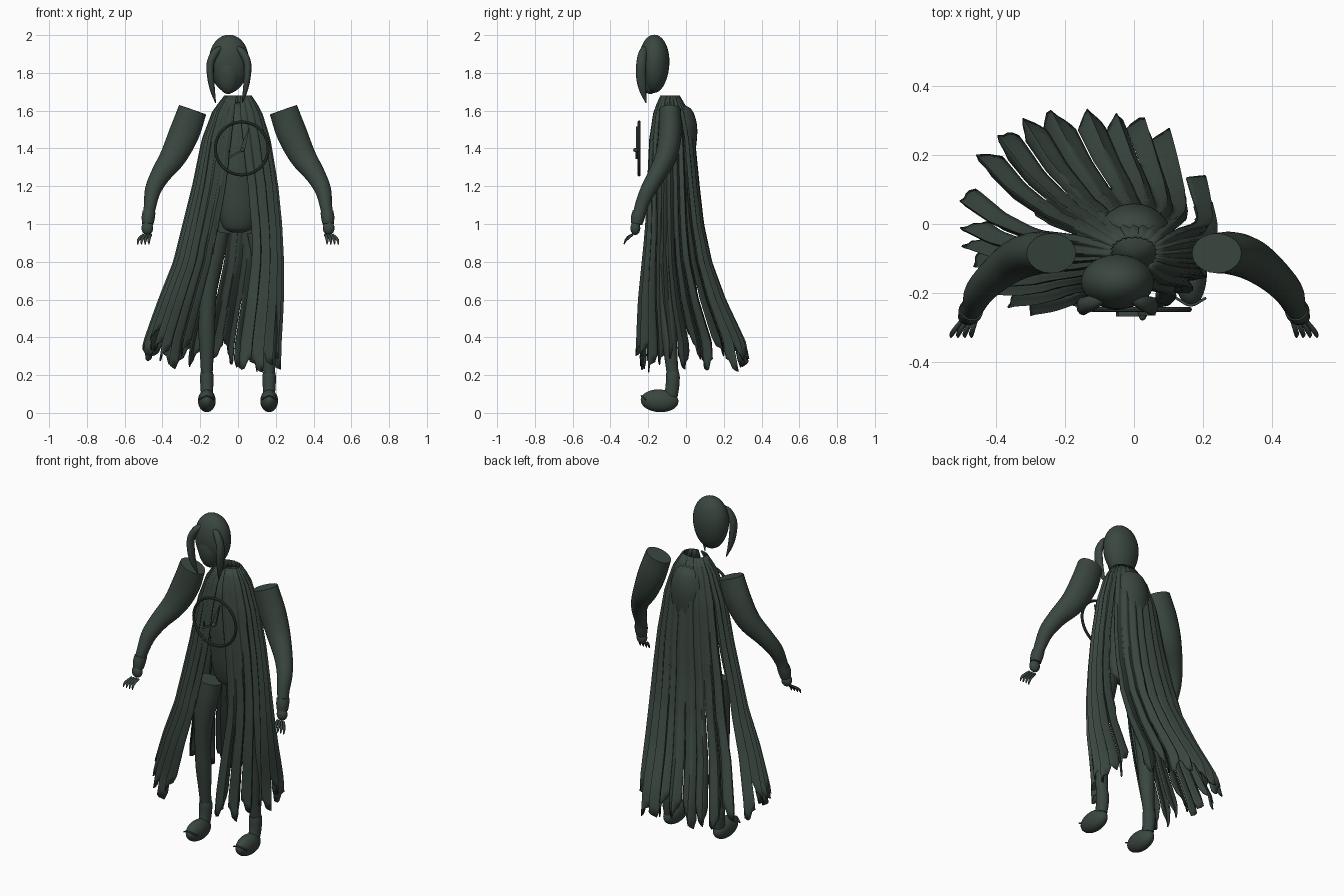
import bpy, bmesh, math, random
from mathutils import Vector, Matrix

random.seed(4)
if "Cube" in bpy.data.objects:
    bpy.data.objects.remove(bpy.data.objects["Cube"], do_unlink=True)

cloth = bpy.data.materials.new("dark_green_grey")
cloth.use_nodes = True
COLOUR = (0.042, 0.062, 0.050, 1)
cloth.diffuse_color = COLOUR
cloth.node_tree.nodes["Principled BSDF"].inputs["Base Color"].default_value = COLOUR


def finish(name, bm, angle=50, closed=True):
    if closed:
        bmesh.ops.recalc_face_normals(bm, faces=bm.faces)
    mesh = bpy.data.meshes.new(name)
    bm.to_mesh(mesh)
    bm.free()
    mesh.materials.append(cloth)
    obj = bpy.data.objects.new(name, mesh)
    bpy.context.collection.objects.link(obj)
    bpy.ops.object.select_all(action='DESELECT')
    obj.select_set(True)
    bpy.context.view_layer.objects.active = obj
    bpy.ops.object.shade_smooth_by_angle(angle=math.radians(angle))
    return obj


def spline(points, steps):
    """Catmull-Rom samples through tuples of any length."""
    pts = [Vector(p) for p in points]
    ext = [pts[0] * 2 - pts[1]] + pts + [pts[-1] * 2 - pts[-2]]
    out = []
    for a, b, c, d in zip(ext, ext[1:], ext[2:], ext[3:]):
        for k in range(steps):
            t = k / steps
            out.append((b * 2 + (c - a) * t + (a * 2 - b * 5 + c * 4 - d) * t * t
                        + (b * 3 - a - c * 3 + d) * t ** 3) / 2)
    return out + [pts[-1]]


def tube(name, points, sides=20, steps=5, mirror=1):
    """Capped limb through (x, y, z, width radius, depth radius)."""
    path = spline(points, steps)
    pos = [Vector((p[0] * mirror, p[1], p[2])) for p in path]
    bm = bmesh.new()
    rings = []
    for i, p in enumerate(path):
        tan = (pos[min(i + 1, len(pos) - 1)] - pos[max(i - 1, 0)]).normalized()
        u = Vector((0, 1, 0)).cross(tan).normalized()
        v = tan.cross(u)
        ring = []
        for k in range(sides):
            a = math.tau * k / sides
            ring.append(bm.verts.new(pos[i] + u * math.cos(a) * max(p[3], .001)
                                     + v * math.sin(a) * max(p[4], .001)))
        rings.append(ring)
    for r, s in zip(rings, rings[1:]):
        for k in range(sides):
            n = (k + 1) % sides
            bm.faces.new((r[k], r[n], s[n], s[k]))
    bm.faces.new(rings[0])
    bm.faces.new(rings[-1])
    return finish(name, bm)


def ellipsoid(name, centre, radii, taper=0.0, tilt=0.0):
    bm = bmesh.new()
    bmesh.ops.create_uvsphere(bm, u_segments=28, v_segments=18, radius=1)
    for v in bm.verts:
        s = 1 + taper * v.co.z
        v.co = Vector((v.co.x * radii[0] * s, v.co.y * radii[1] * s, v.co.z * radii[2]))
    bm.transform(Matrix.Translation(centre) @ Matrix.Rotation(tilt, 4, 'X'))
    return finish(name, bm)


def plate(name, outline, y, depth):
    """Flat shape in the x-z plane."""
    bm = bmesh.new()
    face = bm.faces.new([bm.verts.new((x, y, z)) for x, z in outline])
    ext = bmesh.ops.extrude_face_region(bm, geom=[face])
    bmesh.ops.translate(bm, vec=(0, depth, 0),
                        verts=[g for g in ext["geom"] if isinstance(g, bmesh.types.BMVert)])
    return finish(name, bm, 20)


# Cape rings: height, centre x, centre y, radius x, radius y
RINGS = [(1.68, 0, -.085, .07, .05), (1.6, -.005, -.08, .125, .09),
         (1.45, -.01, -.075, .175, .118), (1.2, -.015, -.07, .218, .136),
         (1.0, -.03, -.065, .25, .152), (.8, -.05, -.055, .277, .182),
         (.6, -.09, -.03, .312, .226), (.38, -.135, .015, .342, .28),
         (.18, -.155, .03, .355, .305)]


def cape_point(angle, z, lift):
    for hi, lo in zip(RINGS, RINGS[1:]):
        if z >= lo[0] or lo is RINGS[-1]:
            t = (hi[0] - z) / (hi[0] - lo[0])
            _, cx, cy, rx, ry = [h + (l - h) * t for h, l in zip(hi, lo)]
            break
    fold = 1 + lift * (.035 + .03 * min(1, max(0, 1.5 - z)))
    c, s = math.cos(angle), math.sin(angle)
    square = (abs(c) ** 2.2 + abs(s) ** 2.2) ** (-1 / 2.2)
    return (cx + rx * c * square * fold, cy + ry * s * square * fold, z)


def cape_panel(name, top, base, strips, hem):
    """Pleated cloth from top to base angles, with slits and a torn hem."""
    cols, rows = 8, 30
    bm = bmesh.new()
    grid, slits = [], []
    total = strips * cols
    for j in range(total + 1):
        if j % cols == 0:
            tip = random.choice((.15, .45, .75))
            low = hem + random.uniform(-.05, .05)
            slits.append(random.uniform(.5, .9))
        # The last column of each strip is the narrow slit
        u = (j % cols) / (cols - 1) * .95
        part = (j // cols + u) / strips
        bottom = low + abs(u - tip) * .2 + .015 * (j % 2)
        lift = -math.cos(u * math.tau) + .35 * math.sin(u * 2 * math.tau)
        column = []
        for i in range(rows + 1):
            z = 1.68 + (bottom - 1.68) * i / rows
            blend = min(1, max(0, (1.6 - z) / .7))
            start, end = [a + (b - a) * blend for a, b in zip(top, base)]
            angle = math.radians(start + (end - start) * part)
            column.append(bm.verts.new(cape_point(angle, z, lift)))
        grid.append(column)
    for j in range(total):
        for i in range(rows):
            quad = (grid[j][i], grid[j][i + 1], grid[j + 1][i + 1], grid[j + 1][i])
            is_slit = j % cols == cols - 1 and quad[1].co.z < slits[j // cols]
            if not is_slit:
                bm.faces.new(quad)
    loose = [v for v in bm.verts if not v.link_faces]
    bmesh.ops.delete(bm, geom=loose, context='VERTS')
    obj = finish(name, bm, 60, closed=False)
    thick = obj.modifiers.new("cloth_thickness", 'SOLIDIFY')
    thick.thickness = .006


for label, top, base, strips, hem in (
        ("front_left", (278, 335), (297, 335), 3, .23),
        ("side_left", (333, 395), (333, 388), 4, .24),
        ("back_left", (34, 82), (42, 82), 3, .24),
        ("back_middle", (80, 112), (80, 112), 2, .26),
        ("back_right", (110, 158), (110, 152), 3, .28),
        ("side_right_rear", (156, 192), (163, 192), 2, .30),
        ("side_right", (190, 222), (190, 222), 3, .28),
        ("front_right", (220, 263), (220, 250), 3, .26)):
    cape_panel("cape_" + label, top, base, strips, hem)

# Torso, rounded over the upper back
tube("torso", [(0, -.08, .955, .03, .02), (0, -.08, .985, .08, .05), (0, -.085, 1.1, .105, .075),
               (0, -.07, 1.3, .115, .105), (0, -.05, 1.48, .115, .11),
               (0, -.042, 1.57, .095, .092), (0, -.038, 1.62, .06, .06),
               (0, -.035, 1.64, .015, .015)], 28)

# Head with face and hanging locks
ellipsoid("head", (-.048, -.168, 1.848), (.106, .08, .154), .08)
ellipsoid("face", (-.052, -.19, 1.80), (.068, .06, .112), .08)
for side, label in ((1, "left"), (-1, "right")):
    lock = [(.03, .01, 1.94, .008, .012), (.07, -.012, 1.91, .02, .022), (.098, -.022, 1.85, .02, .026),
            (.096, -.022, 1.77, .018, .026), (.085, -.012, 1.70, .012, .017), (.07, .004, 1.64, .002, .002)]
    tube("hair_lock_" + label,
         [(-.048 + side * x, -.215 + y, z, a, b) for x, y, z, a, b in lock], 12)

for side, label in ((1, "left"), (-1, "right")):
    # Arm with wide open shoulder, cuffs and hand
    tube("arm_" + label, [(.24, -.085, 1.605, .076, .058), (.285, -.085, 1.48, .08, .062),
                          (.342, -.105, 1.36, .07, .058), (.41, -.155, 1.26, .053, .048),
                          (.45, -.2, 1.18, .043, .042), (.465, -.235, 1.1, .033, .035),
                          (.475, -.25, 1.04, .03, .032)], mirror=side)
    tube("cuff_" + label, [(.471, -.247, 1.065, .034, .035), (.475, -.255, 1.035, .035, .036),
                           (.478, -.262, 1.0, .03, .031)], mirror=side)
    ellipsoid("palm_" + label, (.48 * side, -.268, .978), (.031, .026, .036))
    for k in range(4):
        x = .46 + k * .014
        tube(f"finger_{label}_{k + 1}",
             [(x, -.283, .944, .006, .006), (x + .008 + k * .003, -.305, .932 - k * .002, .008, .007),
              (x + .012 + k * .005, -.32, .912, .007, .006),
              (x + .011 + k * .006, -.328, .893, .003, .003)], 8, 3, side)
    # Leg, ankle and foot
    tube("leg_" + label, [(.125, -.095, .96, .078, .06), (.14, -.1, .85, .072, .06),
                          (.155, -.105, .7, .052, .052), (.163, -.1, .55, .044, .045),
                          (.165, -.09, .42, .044, .042), (.165, -.08, .3, .036, .035),
                          (.165, -.07, .2, .03, .031)], mirror=side)
    tube("ankle_cuff_" + label, [(.165, -.072, .215, .032, .034), (.165, -.07, .19, .036, .037),
                                 (.165, -.072, .14, .034, .036), (.165, -.08, .09, .03, .036)],
         mirror=side)
    ellipsoid("foot_" + label, (.165 * side, -.14, .064), (.047, .1, .06), tilt=-.06)
    tube("toe_strap_" + label, [(.122, -.215, .07, .004, .004), (.165, -.236, .09, .004, .004),
                                (.208, -.215, .07, .004, .004)], 8, mirror=side)

# Chest dial with its two hands
bpy.ops.mesh.primitive_torus_add(location=(.02, -.248, 1.4), rotation=(math.pi / 2, 0, 0),
                                 major_radius=.14, minor_radius=.008,
                                 major_segments=48, minor_segments=10)
dial = bpy.context.object
dial.name = "chest_dial_ring"
dial.data.materials.append(cloth)
bpy.ops.object.shade_smooth_by_angle()
plate("dial_long_hand", [(.012, 1.39), (.038, 1.4), (.062, 1.515), (.03, 1.45)], -.265, .012)
plate("dial_short_hand", [(.038, 1.402), (.02, 1.382), (-.052, 1.345), (-.045, 1.362)], -.268, .012)
plate("dial_tick", [(-.052, 1.345), (-.044, 1.35), (-.046, 1.385), (-.052, 1.39)], -.258, .01)
ellipsoid("dial_pin", (.025, -.262, 1.392), (.012, .018, .012))
